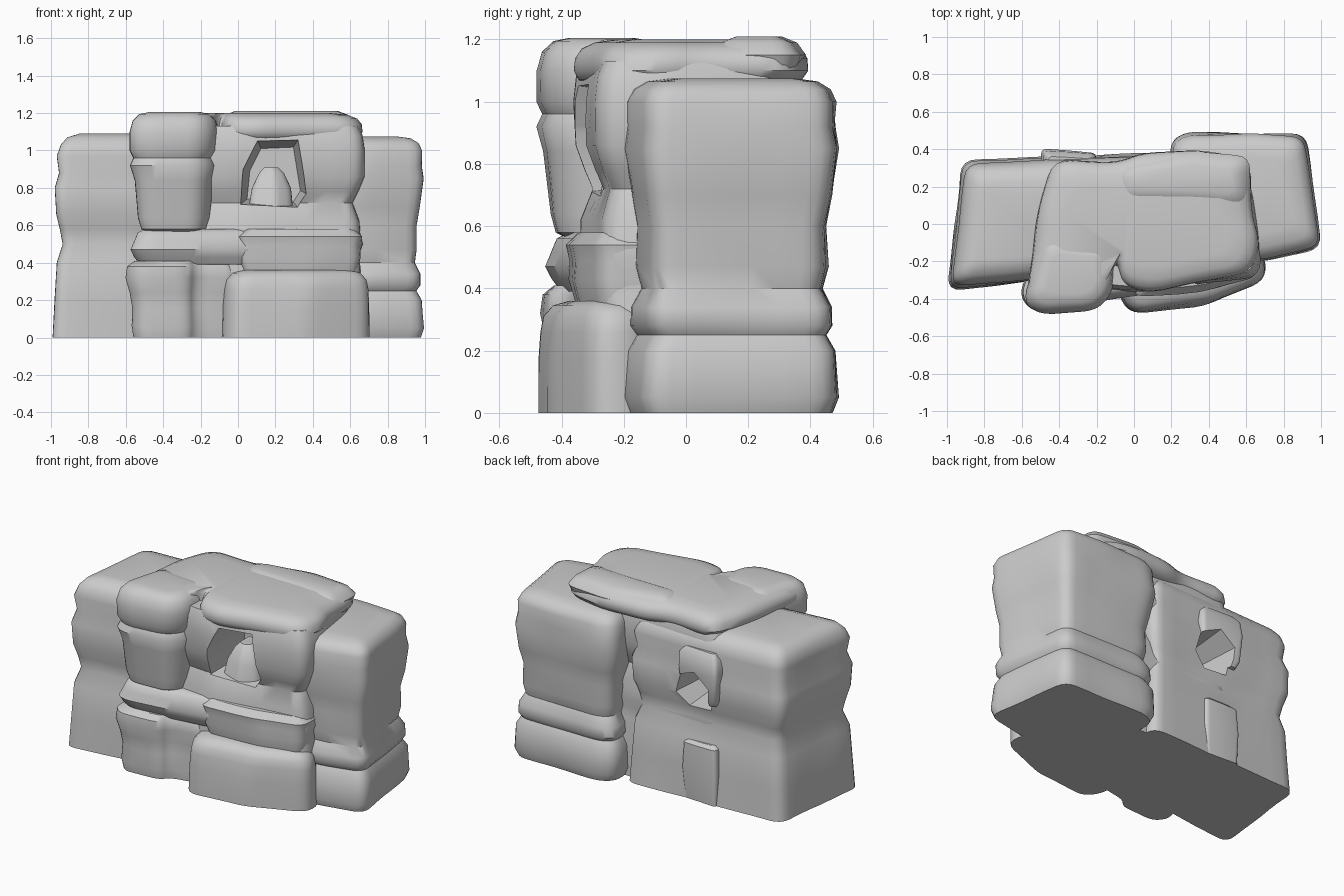
import bpy, bmesh, math
from mathutils import Vector, noise

if "Cube" in bpy.data.objects:
    bpy.data.objects.remove(bpy.data.objects["Cube"])


def rounded(corners, r, step=0.09):
    """Round the corners of a footprint and add points along its long edges."""
    pts, n = [], len(corners)
    for i in range(n):
        c = Vector(corners[i])
        a, b = Vector(corners[i - 1]) - c, Vector(corners[(i + 1) % n]) - c
        p = c + a.normalized() * min(r, a.length * 0.45)
        q = c + b.normalized() * min(r, b.length * 0.45)
        for k in range(5):
            t = k / 4
            pts.append(p * (1 - t) ** 2 + c * 2 * t * (1 - t) + q * t * t)
    out = []
    for i, p in enumerate(pts):
        q = pts[(i + 1) % len(pts)]
        m = max(1, int((q - p).length / step))
        out += [p.lerp(q, k / m) for k in range(m)]
    return out


def rock(name, corners, levels, r=0.09, rough=0.012):
    """Loft a footprint through (z, inset) levels with slight weathering."""
    pts = rounded(corners, r)
    xs, ys = [p.x for p in pts], [p.y for p in pts]
    cx, cy = (max(xs) + min(xs)) / 2, (max(ys) + min(ys)) / 2
    hx, hy = (max(xs) - min(xs)) / 2, (max(ys) - min(ys)) / 2
    bm = bmesh.new()
    rings = []
    for z, inset in levels:
        ring = []
        for p in pts:
            x = cx + (p.x - cx) * (1 - inset / hx)
            y = cy + (p.y - cy) * (1 - inset / hy)
            d = rough * noise.noise(Vector((x * 4, y * 4, z * 5)))
            out = Vector((x - cx, y - cy)).normalized() * d
            ring.append(bm.verts.new((x + out.x, y + out.y, z)))
        rings.append(ring)
    for a, b in zip(rings, rings[1:]):
        for i in range(len(a)):
            j = (i + 1) % len(a)
            bm.faces.new((a[i], a[j], b[j], b[i]))
    bm.faces.new(rings[0][::-1])
    bm.faces.new(rings[-1])
    bmesh.ops.recalc_face_normals(bm, faces=bm.faces)
    return finish(name, bm)


def finish(name, bm):
    me = bpy.data.meshes.new(name)
    bm.to_mesh(me)
    bm.free()
    ob = bpy.data.objects.new(name, me)
    bpy.context.collection.objects.link(ob)
    return ob


def tunnel(name, outline, y_out, y_in, shrink):
    """Tapered cutter running along y, outline given in x, z."""
    n = len(outline)
    cx, cz = sum(p[0] for p in outline) / n, sum(p[1] for p in outline) / n
    bm = bmesh.new()
    a = [bm.verts.new((x, y_out, z)) for x, z in outline]
    b = [bm.verts.new((cx + (x - cx) * shrink, y_in, cz + (z - cz) * shrink)) for x, z in outline]
    for i in range(n):
        j = (i + 1) % n
        bm.faces.new((a[i], a[j], b[j], b[i]))
    bm.faces.new(a)
    bm.faces.new(b)
    bmesh.ops.recalc_face_normals(bm, faces=bm.faces)
    ob = finish(name, bm)
    ob.hide_render = True
    return ob


def carve(ob, cutter):
    bpy.context.view_layer.objects.active = ob
    m = ob.modifiers.new("carve", 'BOOLEAN')
    m.operation, m.object, m.solver = 'DIFFERENCE', cutter, 'EXACT'
    bpy.ops.object.modifier_apply(modifier=m.name)


# Large outer blocks, left and right
left = rock("left_block",
            [(-1.0, -0.36), (-0.55, -0.31), (0.14, -0.2), (0.17, 0.38), (-0.92, 0.345)],
            [(0, 0), (0.2, 0.01), (0.4, 0.02), (0.5, 0.055), (0.58, 0.04), (0.66, 0.015),
             (0.8, 0.01), (0.88, 0.035), (0.97, 0.02), (1.03, 0.04), (1.07, 0.075), (1.09, 0.14)], 0.08)
right = rock("right_block",
             [(0.19, 0.43), (0.28, 0.49), (0.92, 0.485), (1.005, -0.13), (0.68, -0.2), (0.25, -0.16)],
             [(0, 0.02), (0.05, 0), (0.2, 0.01), (0.25, 0.04), (0.28, 0.02), (0.34, 0.02),
              (0.4, 0.05), (0.47, 0.035), (0.6, 0.04), (0.7, 0.02), (0.85, 0), (0.92, 0.01),
              (1.0, 0.01), (1.04, 0.03), (1.065, 0.07), (1.075, 0.14)], 0.08)

# Central body behind the front stones
core = rock("central_body",
            [(-0.5, -0.3), (0.0, -0.365), (0.67, -0.28), (0.68, -0.05), (0.6, 0.33), (-0.45, 0.33)],
            [(0, 0.02), (0.38, 0.02), (0.44, 0.03), (0.5, 0.01), (0.56, 0.025), (0.62, 0.025),
             (0.72, 0.06), (0.78, 0.03), (0.86, 0), (1.0, 0), (1.08, 0.01), (1.13, 0.03)], 0.08)

# Stacked stones along the front
rock("upper_left_stone",
     [(-0.585, -0.42), (-0.5, -0.48), (-0.2, -0.46), (-0.115, -0.36), (-0.1, -0.1), (-0.5, -0.05)],
     [(0.565, 0.09), (0.58, 0.06), (0.64, 0.04), (0.84, 0.02), (0.92, 0.0), (0.96, 0.02), (1.0, 0.0),
      (1.1, 0.0), (1.16, 0.015), (1.195, 0.05), (1.205, 0.1)], 0.07)
rock("middle_left_stone",
     [(-0.58, -0.4), (-0.5, -0.455), (-0.2, -0.41), (0.1, -0.37), (0.1, -0.1), (-0.5, -0.1)],
     [(0.39, 0.05), (0.43, 0.02), (0.47, 0), (0.52, 0.02), (0.56, 0.035), (0.58, 0.07)], 0.07)
rock("lower_left_stone",
     [(-0.61, -0.38), (-0.54, -0.475), (-0.27, -0.455), (-0.22, -0.38), (0.0, -0.34), (0.0, -0.1), (-0.5, -0.1)],
     [(0, 0.03), (0.06, 0.02), (0.16, 0.03), (0.24, 0.02), (0.32, 0), (0.38, 0.01), (0.41, 0.05)], 0.07)
rock("lower_right_stone",
     [(-0.085, -0.38), (-0.01, -0.485), (0.4, -0.43), (0.7, -0.3), (0.7, -0.18), (0.55, 0.0), (-0.08, 0.0)],
     [(0, 0), (0.17, 0), (0.26, 0.01), (0.31, 0.02), (0.345, 0.05), (0.36, 0.1)], 0.08)
rock("middle_right_stone",
     [(0.0, -0.385), (0.4, -0.36), (0.66, -0.28), (0.66, 0), (0, 0)],
     [(0.34, 0.03), (0.43, 0.005), (0.49, 0.01), (0.54, 0.0), (0.58, 0.04)], 0.06)

# Overhanging cap
rock("top_cap",
     [(-0.57, -0.38), (-0.5, -0.45), (-0.2, -0.42), (-0.09, -0.18), (-0.06, -0.33), (0.1, -0.37),
      (0.63, -0.26), (0.68, -0.1), (0.62, 0.08), (0.62, 0.34), (0.35, 0.4), (0.05, 0.38),
      (-0.1, 0.32), (-0.43, 0.35), (-0.52, 0.05)],
     [(1.05, 0.06), (1.07, 0.02), (1.1, 0), (1.14, 0.005), (1.17, 0.03), (1.19, 0.08), (1.2, 0.17)], 0.1)
rock("rear_ridge", [(-0.1, 0.1), (0.6, 0.08), (0.62, 0.36), (0.3, 0.39), (-0.1, 0.3)],
     [(1.1, 0.02), (1.15, 0), (1.19, 0.03), (1.21, 0.08)], 0.08)

# Panels of the central body showing through the back
upper_panel = rock("rear_upper_panel", [(-0.5, 0.2), (-0.2, 0.2), (-0.2, 0.38), (-0.49, 0.4)],
                   [(0.64, 0.03), (0.68, 0.01), (0.85, 0), (0.94, 0.01), (0.98, 0.04)], 0.03)
rock("rear_lower_panel", [(-0.49, 0.2), (-0.23, 0.2), (-0.23, 0.375), (-0.48, 0.385)],
     [(0, 0.01), (0.2, 0), (0.36, 0.01), (0.38, 0.03)], 0.03)

# Cave openings, front and back
front_hole = tunnel("front_hole_cutter",
                    [(0.0, 0.7), (0.02, 0.9), (0.1, 1.06), (0.33, 1.07), (0.38, 0.76), (0.33, 0.68)],
                    -0.42, -0.02, 0.75)
rear_hole = tunnel("rear_hole_cutter",
                   [(-0.43, 0.58), (-0.44, 0.76), (-0.33, 0.85), (-0.2, 0.8), (-0.16, 0.66), (-0.25, 0.57)],
                   0.45, 0.12, 0.7)
for ob in (core, left, right):
    carve(ob, front_hole)
for ob in (core, left, upper_panel):
    carve(ob, rear_hole)
for cutter in (front_hole, rear_hole):
    bpy.data.objects.remove(cutter)

# Broken rock inside the front cave
rock("cave_rock", [(0.05, -0.25), (0.2, -0.29), (0.3, -0.22), (0.3, 0.0), (0.06, 0.0)],
     [(0.66, 0), (0.8, 0.02), (0.88, 0.06), (0.91, 0.09)], 0.04)

bpy.ops.object.select_all(action='DESELECT')
for ob in bpy.context.scene.objects:
    ob.select_set(True)
    bpy.context.view_layer.objects.active = ob
bpy.ops.object.shade_smooth_by_angle(angle=math.radians(40))
